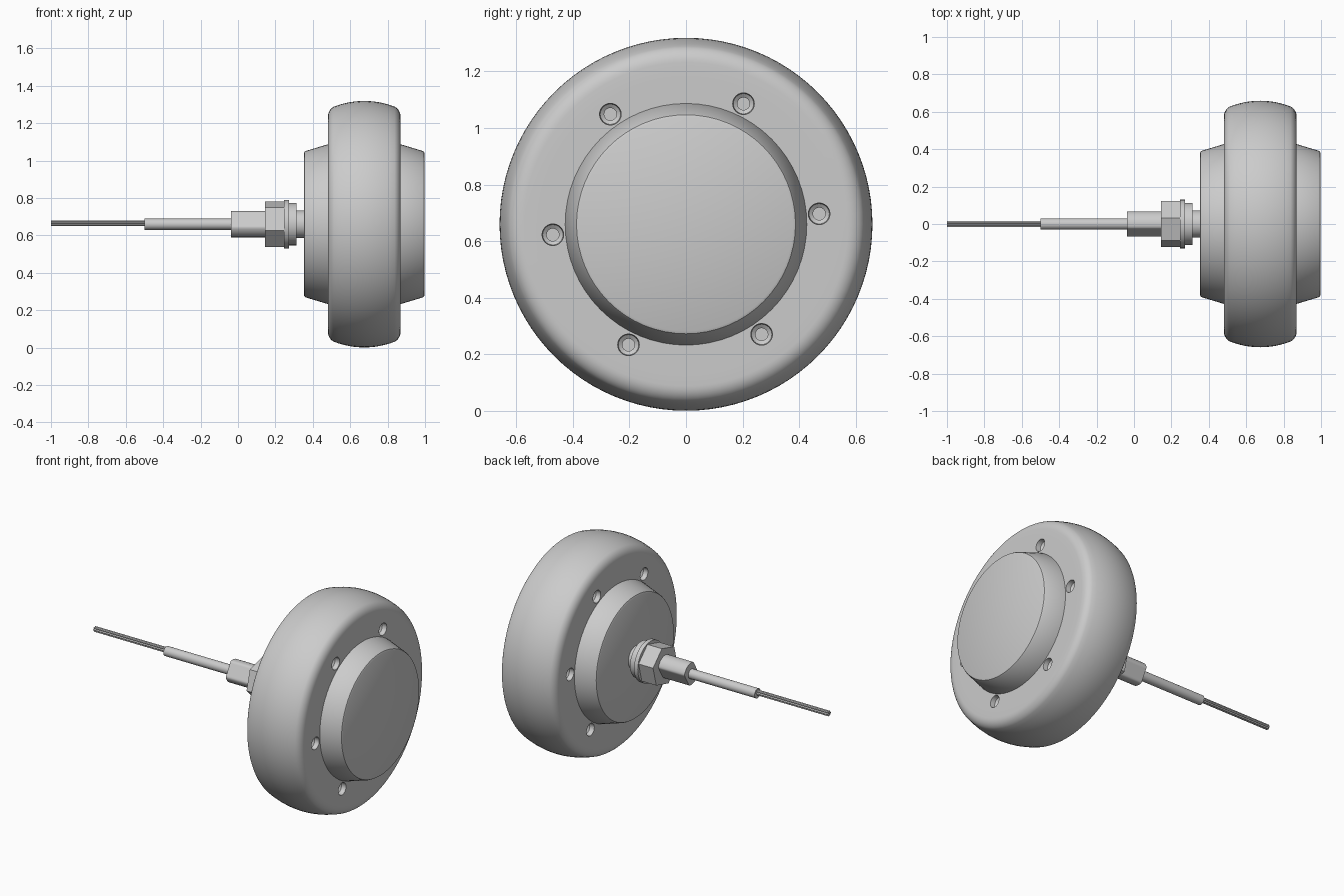
import bpy, bmesh, math
from mathutils import Vector

cube = bpy.data.objects.get("Cube")
if cube:
    bpy.data.objects.remove(cube, do_unlink=True)

AXIS_Z = 0.66

grey = bpy.data.materials.new("satin_grey")
grey.use_nodes = True
COLOUR = (0.6, 0.6, 0.6, 1)
grey.diffuse_color = COLOUR
grey.node_tree.nodes["Principled BSDF"].inputs["Base Color"].default_value = COLOUR


def finish(name, bm, angle=30):
    """Turn a bmesh into a shaded object."""
    bmesh.ops.recalc_face_normals(bm, faces=bm.faces)
    mesh = bpy.data.meshes.new(name)
    bm.to_mesh(mesh)
    bm.free()
    mesh.materials.append(grey)
    obj = bpy.data.objects.new(name, mesh)
    bpy.context.collection.objects.link(obj)
    smooth(obj, angle)
    return obj


def smooth(obj, angle=30):
    bpy.ops.object.select_all(action="DESELECT")
    obj.select_set(True)
    bpy.context.view_layer.objects.active = obj
    bpy.ops.object.shade_smooth_by_angle(angle=math.radians(angle))


def lathe(name, profile, sides=64, closed=False, turn=0, centre=(0, AXIS_Z), angle=30):
    """Spin (x, radius) points round an axle parallel to x."""
    bm = bmesh.new()
    rings = []
    for x, r in profile:
        ring = []
        for i in range(sides):
            a = math.radians(turn) + math.tau * i / sides
            ring.append(bm.verts.new((x, centre[0] + r * math.cos(a), centre[1] + r * math.sin(a))))
        rings.append(ring)
    pairs = list(zip(rings, rings[1:]))
    if closed:
        pairs.append((rings[-1], rings[0]))
    else:
        bm.faces.new(rings[0])
        bm.faces.new(rings[-1])
    for a, b in pairs:
        for i in range(sides):
            j = (i + 1) % sides
            bm.faces.new((a[i], a[j], b[j], b[i]))
    return finish(name, bm, angle)


def rod(name, x0, x1, r, **kw):
    return lathe(name, [(x0, r), (x1, r)], **kw)


# Tyre: flat side walls, rounded shoulders and a crowned tread
MID, HALF = 0.675, 0.195
half = [(HALF, 0.523), (HALF, 0.572)]
for k in range(1, 7):
    a = math.radians(11 * k)
    half.append((HALF - 0.055 * (1 - math.cos(a)), 0.572 + 0.062 * math.sin(a)))
x_end, r_end = half[-1]
for k in range(1, 7):
    t = k / 6
    half.append((x_end * (1 - t), r_end + (0.659 - r_end) * (1 - (1 - t) ** 2)))
profile = [(MID - x, r) for x, r in half] + [(MID + x, r) for x, r in half[-2::-1]]
lathe("tyre", profile, sides=96, closed=True)

# Rim, flush with the tyre side walls
rim = rod("rim", MID - HALF, MID + HALF, 0.523, sides=96)

# Six countersunk screw holes on each side of the rim
cutters = []
for side in (-1, 1):
    for k in range(6):
        a = math.radians(4.5 + 60 * k)
        steps = [(0.02, 0.04), (-0.03, 0.036), (-0.04, 0.022), (-0.07, 0.022)]
        pts = [(MID + side * (HALF + d), r) for d, r in steps]
        cutter = lathe("hole_cutter", pts, sides=24,
                       centre=(0.472 * math.cos(a), AXIS_Z + 0.472 * math.sin(a)))
        mod = rim.modifiers.new("hole", "BOOLEAN")
        mod.operation = "DIFFERENCE"
        mod.object = cutter
        cutters.append(cutter)
bpy.context.view_layer.objects.active = rim
for mod in list(rim.modifiers):
    bpy.ops.object.modifier_apply(modifier=mod.name)
for cutter in cutters:
    bpy.data.objects.remove(cutter, do_unlink=True)
smooth(rim)

# Hub: tapered cap on both sides with softened edges
cap = [(0.195, 0.427), (0.311, 0.392), (0.319, 0.387), (0.323, 0.378)]
lathe("hub", [(MID - x, r) for x, r in cap[::-1]] + [(MID + x, r) for x, r in cap], sides=64)

# Axle collar and washers
rod("axle_collar", 0.24, 0.36, 0.073, sides=32)
rod("lock_washer", 0.272, 0.312, 0.113, sides=40)
rod("flat_washer", 0.246, 0.272, 0.13, sides=40)

# Hex nut
rod("hex_nut", 0.145, 0.246, 0.126, sides=6, turn=15)

# Axle end with two opposite flats
bm = bmesh.new()
normal = Vector((-math.cos(math.radians(30)), math.sin(math.radians(30))))
ends = []
for x in (-0.037, 0.15):
    ring = []
    for i in range(48):
        a = math.tau * i / 48
        p = Vector((math.cos(a), math.sin(a))) * 0.07
        d = p.dot(normal)
        p -= normal * (d - max(-0.052, min(0.052, d)))
        ring.append(bm.verts.new((x, p.x, AXIS_Z + p.y)))
    ends.append(ring)
    bm.faces.new(ring)
for i in range(48):
    j = (i + 1) % 48
    bm.faces.new((ends[0][i], ends[0][j], ends[1][j], ends[1][i]))
finish("axle_end", bm)

# Cable sheath and the bundle of bare wires
rod("cable_sheath", -0.5, -0.03, 0.03, sides=32)
BUNDLE_Z = AXIS_Z + 0.006
rod("wire_core", -1, -0.48, 0.0055, sides=12, centre=(0, BUNDLE_Z))
for k in range(6):
    a = math.tau * k / 6
    rod("wire", -1, -0.48, 0.0055, sides=12,
        centre=(0.011 * math.cos(a), BUNDLE_Z + 0.011 * math.sin(a)))
